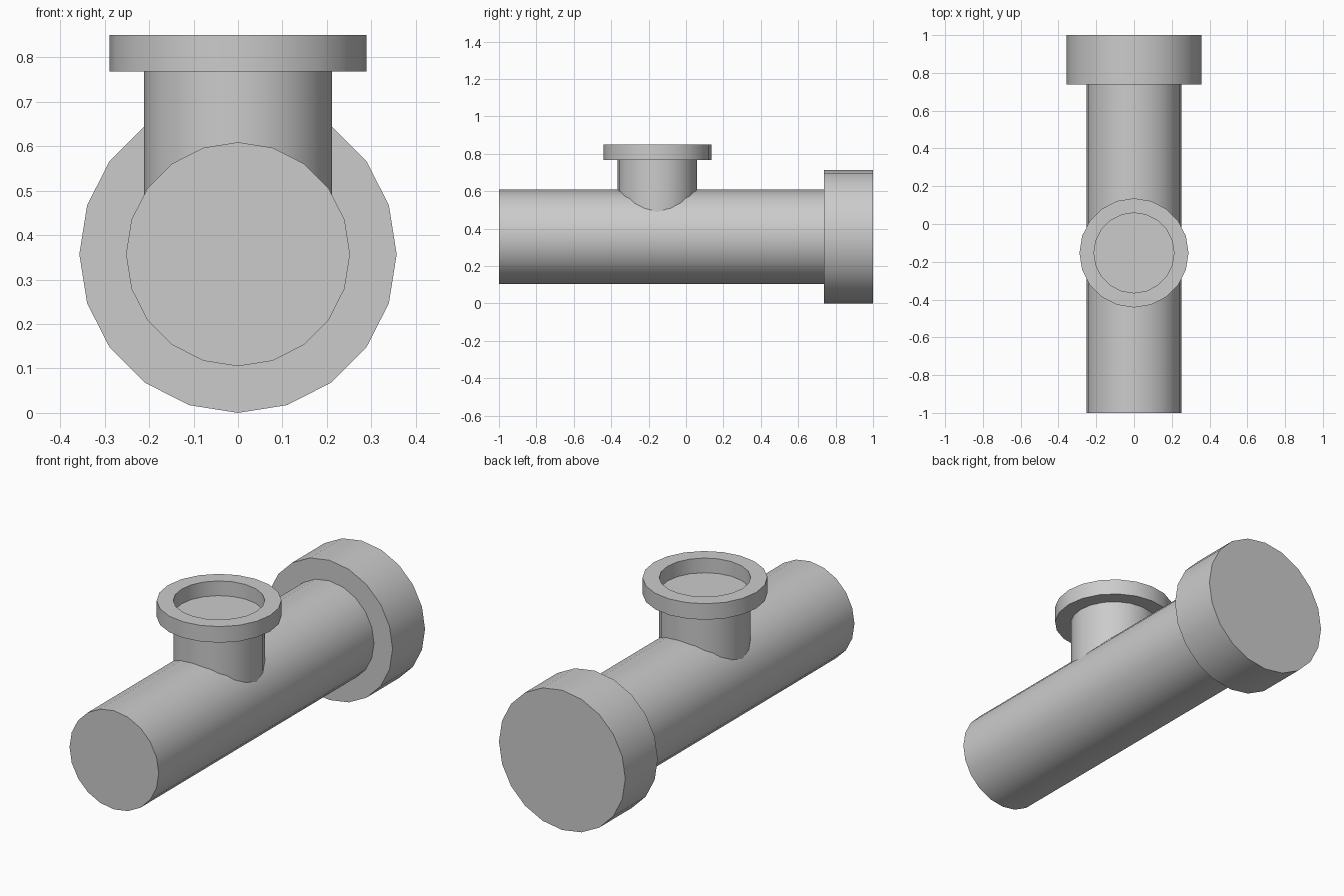
import bpy, bmesh, math
from mathutils import Matrix

if "Cube" in bpy.data.objects:
    bpy.data.objects.remove(bpy.data.objects["Cube"])

SIDES = 20


def lathe(name, profile, matrix):
    """Revolve (radius, height) points around z, cap both ends, then place."""
    bm = bmesh.new()
    rings = []
    for r, h in profile:
        rings.append([bm.verts.new((r * math.cos(2 * math.pi * i / SIDES),
                                    r * math.sin(2 * math.pi * i / SIDES), h))
                      for i in range(SIDES)])
    for a, b in zip(rings, rings[1:]):
        for i in range(SIDES):
            j = (i + 1) % SIDES
            bm.faces.new((a[i], a[j], b[j], b[i]))
    bm.faces.new(rings[0][::-1])
    bm.faces.new(rings[-1])
    bmesh.ops.recalc_face_normals(bm, faces=bm.faces)
    bm.transform(matrix)
    mesh = bpy.data.meshes.new(name)
    bm.to_mesh(mesh)
    bm.free()
    obj = bpy.data.objects.new(name, mesh)
    bpy.context.collection.objects.link(obj)
    bpy.ops.object.select_all(action='DESELECT')
    obj.select_set(True)
    bpy.context.view_layer.objects.active = obj
    bpy.ops.object.shade_smooth_by_angle(angle=math.radians(30))
    return obj


# Main pipe along y with the wide collar at the back end
lathe("main_pipe",
      [(0.252, -1.0), (0.252, 0.738), (0.357, 0.738), (0.357, 1.0)],
      Matrix.Translation((0, 0, 0.357)) @ Matrix.Rotation(-math.pi / 2, 4, 'X'))

# Upright branch with flange and closed recess, sunk into the main pipe
lathe("branch_pipe",
      [(0.212, 0.40), (0.212, 0.768), (0.289, 0.768), (0.289, 0.85),
       (0.212, 0.85), (0.212, 0.775)],
      Matrix.Translation((0, -0.153, 0)))
